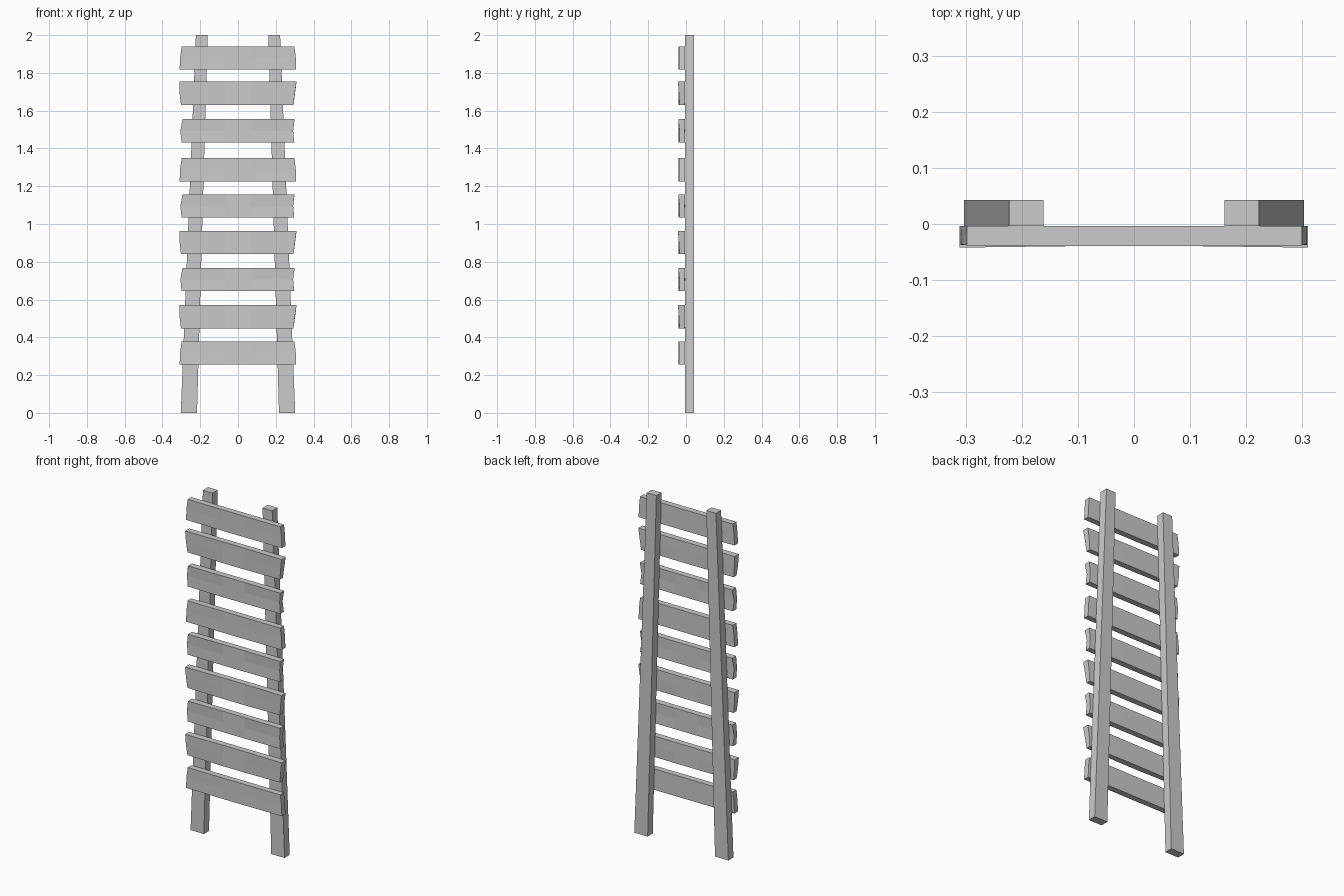
import bpy, bmesh

if "Cube" in bpy.data.objects:
    bpy.data.objects.remove(bpy.data.objects["Cube"])


def prism(name, loops):
    """Skin a list of equal-length vertex rings into a closed solid."""
    bm = bmesh.new()
    rings = [[bm.verts.new(p) for p in loop] for loop in loops]
    n = len(rings[0])
    for a, b in zip(rings, rings[1:]):
        for i in range(n):
            j = (i + 1) % n
            bm.faces.new((a[i], a[j], b[j], b[i]))
    bm.faces.new(rings[0])
    bm.faces.new(rings[-1])
    bmesh.ops.recalc_face_normals(bm, faces=bm.faces[:])
    mesh = bpy.data.meshes.new(name)
    bm.to_mesh(mesh)
    bm.free()
    obj = bpy.data.objects.new(name, mesh)
    bpy.context.collection.objects.link(obj)
    return obj


# Two tapered, inward-leaning rails
Y0, Y1 = -0.004, 0.043
for side, label in ((-1, "left"), (1, "right")):
    prism(f"{label}_rail", [
        [(side * a, Y0, z), (side * b, Y0, z), (side * b, Y1, z), (side * a, Y1, z)]
        for a, b, z in ((0.217, 0.303, 0), (0.161, 0.223, 2))])

# Rough-cut ends: x at bottom, middle, top for left and right, then front y at bottom, middle, top
STYLES = {
    "flared": ((-0.309, -0.307, -0.298), (0.308, 0.306, 0.299), (-0.037, -0.036, -0.038)),
    "raked": ((-0.302, -0.309, -0.311), (0.294, 0.301, 0.310), (-0.034, -0.038, -0.042)),
    "notched": ((-0.299, -0.305, -0.294), (0.298, 0.292, 0.300), (-0.036, -0.034, -0.041)),
}

# Bottom and top height of each slat
SLATS = [
    (0.257, 0.379, "flared"), (0.448, 0.570, "raked"), (0.646, 0.768, "notched"),
    (0.840, 0.962, "raked"), (1.035, 1.157, "notched"), (1.225, 1.350, "flared"),
    (1.432, 1.555, "notched"), (1.630, 1.754, "raked"), (1.818, 1.940, "flared"),
]
for k, (z0, z1, style) in enumerate(SLATS, 1):
    left, right, front = STYLES[style]
    heights = (z0, (z0 + z1) / 2, z1)
    body = (-0.039,) * 3
    loops = []
    for xs, ys in ((left, front), ((-0.07,) * 3, body), ((0.07,) * 3, body), (right, front)):
        face = list(zip(xs, ys, heights))
        back = [(x, -0.004 - (0.003 if y > -0.036 else 0), z) for x, y, z in reversed(face)]
        loops.append(face + back)
    prism(f"slat_{k}", loops)
